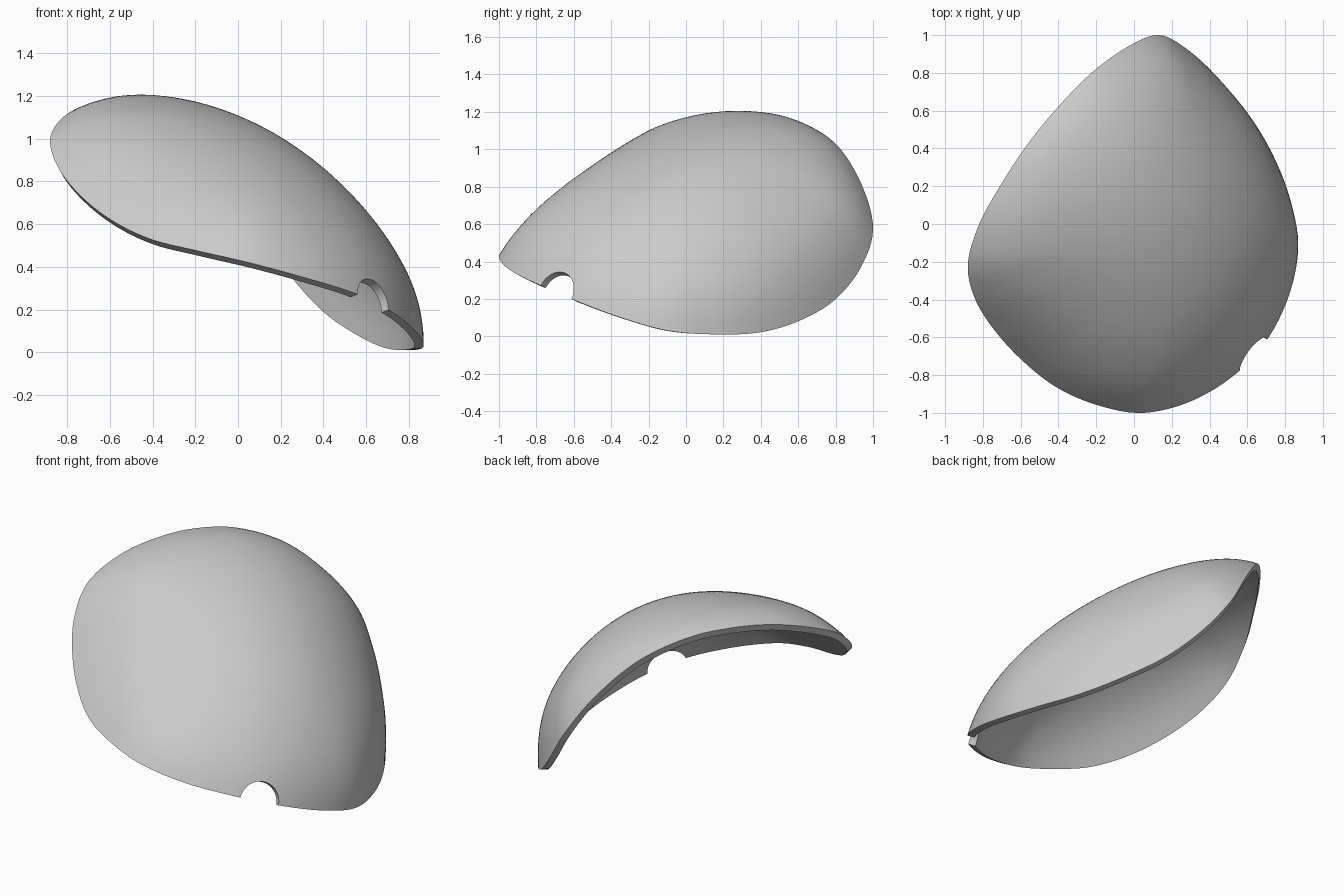
import bpy
import bmesh
from mathutils import Vector

cube = bpy.data.objects.get("Cube")
if cube:
    bpy.data.objects.remove(cube, do_unlink=True)

RINGS = 32
STEPS = 6
THICKNESS = 0.042

# Tilted frame of the shell: two axes across it and one through its crown
origin = Vector((0, 0, 0.6))
across = Vector((0.873, 0, -0.487))
along = Vector((0, 1, 0))
outward = across.cross(along)

# Outer edge of the rim, counter-clockwise seen from outside
rim_points = [Vector(c) for c in (
    (-.88, -.21, 1), (-.845, -.39, .87), (-.745, -.555, .74), (-.595, -.72, .62),
    (-.41, -.865, .53), (-.19, -.96, .475), (.05, -1, .42), (.31, -.935, .35),
    (.55, -.785, .275), (.72, -.59, .19), (.83, -.35, .1), (.87, -.1, .03),
    (.82, .15, .01), (.72, .39, .02), (.59, .6, .08), (.43, .79, .19),
    (.275, .93, .36), (.13, 1, .57), (-.03, .94, .81), (-.225, .8, 1.03),
    (-.42, .6, 1.15), (-.58, .4, 1.18), (-.71, .2, 1.16), (-.82, 0, 1.1))]


def smooth_loop(points, steps):
    """Closed Catmull-Rom curve through the points."""
    loop = []
    n = len(points)
    for i in range(n):
        a, b, c, d = (points[(i + k) % n] for k in (-1, 0, 1, 2))
        for s in range(steps):
            t = s / steps
            loop.append(b + (c - a) * t / 2
                        + (a - b * 2.5 + c * 2 - d / 2) * t * t
                        + ((b - c) * 1.5 + (d - a) / 2) * t ** 3)
    return loop


def dome_height(p, q):
    """Height of the gently twisted dome above the tilted plane."""
    return (0.44 - 0.48 * (p * p + q * q)
            + (0.135 - 0.42 * p) * q - 0.3 * p * p * q * q)


def shell_point(p, q, t, error):
    """Point at fraction t from crown to rim; the wall steepens near the rim."""
    p, q = p * t, q * t
    bulge = (0.04 * (p * p + q * q) + 0.065 * (p + q) ** 2) * (1 - t ** 8)
    height = dome_height(p, q) + bulge + error * t ** 4
    return origin + across * p + along * q + outward * height


# Outer skin as rings running from the crown to the rim
bm = bmesh.new()
crown = bm.verts.new(shell_point(0, 0, 0, 0))
rings = [[] for _ in range(RINGS)]
for point in smooth_loop(rim_points, STEPS):
    local = point - origin
    p, q = local.dot(across), local.dot(along)
    error = local.dot(outward) - dome_height(p, q)
    for i, ring in enumerate(rings):
        ring.append(bm.verts.new(shell_point(p, q, (i + 1) / RINGS, error)))

count = len(rings[0])
for j in range(count):
    k = (j + 1) % count
    bm.faces.new((crown, rings[0][j], rings[0][k]))
    for inner, outer in zip(rings, rings[1:]):
        bm.faces.new((inner[j], outer[j], outer[k], inner[k]))

mesh = bpy.data.meshes.new("curved_shell")
bm.to_mesh(mesh)
bm.free()
shell = bpy.data.objects.new("curved_shell", mesh)
bpy.context.collection.objects.link(shell)

# Wall thickness, grown inward
solid = shell.modifiers.new("wall", "SOLIDIFY")
solid.thickness = THICKNESS
solid.offset = -1
solid.use_even_offset = True

# Round notch in the rim, cut square to the wall
axis = Vector((1, -0.7, 0.58))
bpy.ops.mesh.primitive_cylinder_add(
    vertices=48, radius=0.115, depth=0.4, location=(0.625, -0.69, 0.228),
    rotation=axis.to_track_quat("Z", "Y").to_euler())
cutter = bpy.context.object
cutter.name = "notch_cutter"
cutter.hide_render = True
cut = shell.modifiers.new("notch", "BOOLEAN")
cut.operation = "DIFFERENCE"
cut.object = cutter

bpy.ops.object.select_all(action="DESELECT")
shell.select_set(True)
bpy.context.view_layer.objects.active = shell
for name in ("wall", "notch"):
    bpy.ops.object.modifier_apply(modifier=name)
bpy.data.objects.remove(cutter, do_unlink=True)

# Plain grey finish
grey = bpy.data.materials.new("plain_grey")
grey.use_nodes = True
colour = (0.6, 0.6, 0.6, 1)
grey.diffuse_color = colour
grey.node_tree.nodes["Principled BSDF"].inputs["Base Color"].default_value = colour
shell.data.materials.clear()
shell.data.materials.append(grey)

bpy.ops.object.shade_smooth_by_angle()
